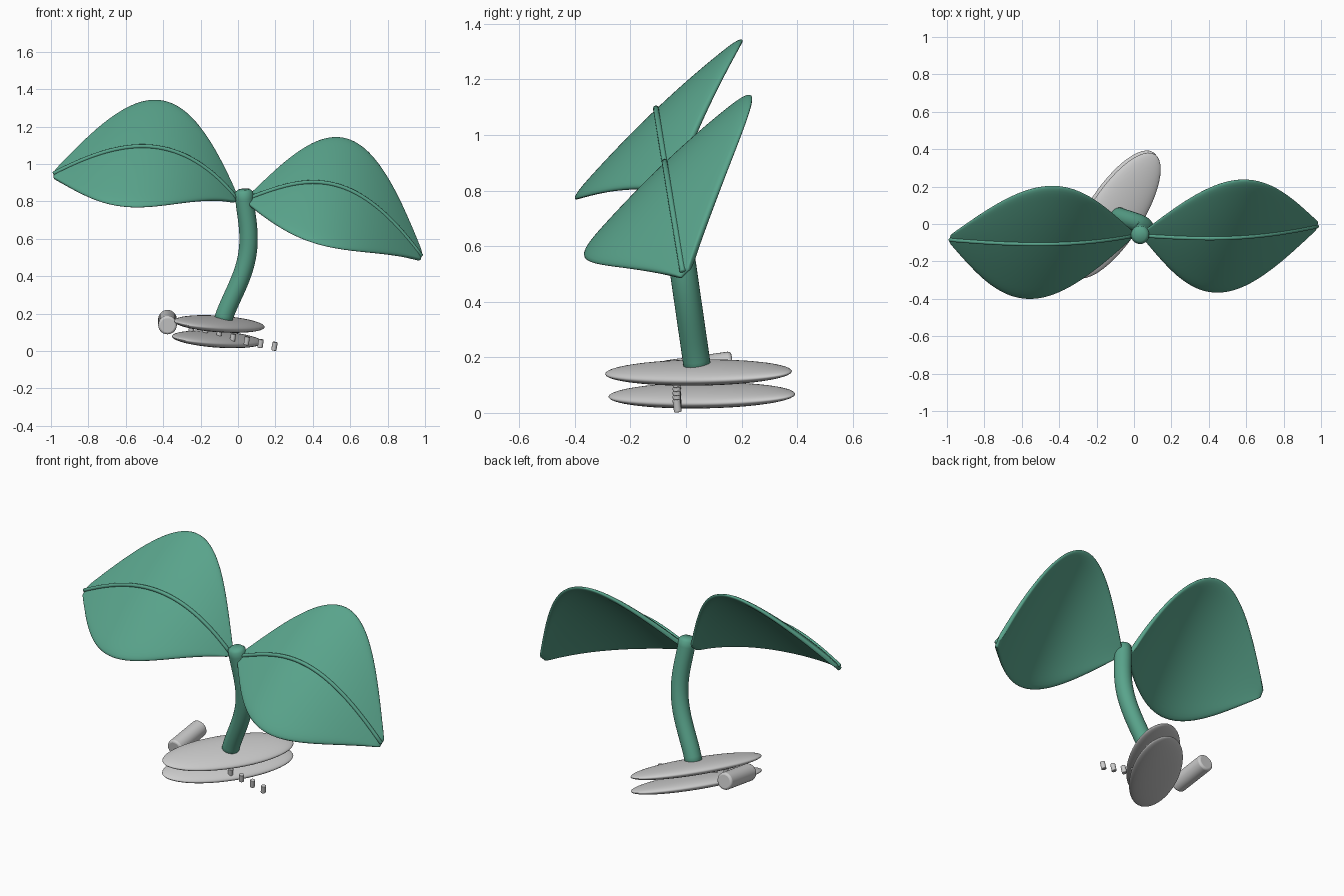
import bpy, math
from mathutils import Vector, Matrix

if "Cube" in bpy.data.objects:
    bpy.data.objects.remove(bpy.data.objects["Cube"])


def material(name, rgb):
    m = bpy.data.materials.new(name)
    m.diffuse_color = (*rgb, 1)
    m.use_nodes = True
    m.node_tree.nodes["Principled BSDF"].inputs["Base Color"].default_value = m.diffuse_color
    return m


green = material("leaf_green", (0.10, 0.37, 0.26))


def smooth(ob, angle=50):
    bpy.ops.object.select_all(action='DESELECT')
    ob.select_set(True)
    bpy.context.view_layer.objects.active = ob
    bpy.ops.object.shade_smooth_by_angle(angle=math.radians(angle))


def lagrange(values, t):
    # smooth curve through evenly spaced values
    n, total = len(values), 0
    for i, v in enumerate(values):
        for j in range(n):
            if j != i:
                v *= (t * (n - 1) - j) / (i - j)
        total += v
    return total


def mesh_object(name, verts, faces, mat):
    me = bpy.data.meshes.new(name)
    me.from_pydata(verts, [], faces)
    ob = bpy.data.objects.new(name, me)
    bpy.context.collection.objects.link(ob)
    me.materials.append(mat)
    return ob


def tube(name, path, radius, mat, sides=20):
    # round tube along a path, with domed ends
    pts = [Vector(p) for p in path]
    t0, t1 = (pts[0] - pts[1]).normalized(), (pts[-1] - pts[-2]).normalized()
    rings = [(pts[0] + t0 * radius * 0.3, radius * 0.65)]
    rings += [(p, radius) for p in pts]
    rings += [(pts[-1] + t1 * radius * 0.3, radius * 0.65)]
    verts, faces = [], []
    for i, (p, r) in enumerate(rings):
        d = (rings[min(i + 1, len(rings) - 1)][0] - rings[max(i - 1, 0)][0]).normalized()
        a = d.cross(Vector((0, 1, 0))).normalized()
        b = d.cross(a)
        for k in range(sides):
            g = 2 * math.pi * k / sides
            verts.append(p + a * r * math.cos(g) + b * r * math.sin(g))
    for i in range(len(rings) - 1):
        for k in range(sides):
            m = (k + 1) % sides
            faces.append((i * sides + k, i * sides + m, (i + 1) * sides + m, (i + 1) * sides + k))
    faces += [tuple(range(sides))[::-1], tuple(range(len(verts) - sides, len(verts)))]
    smooth(mesh_object(name, verts, faces, mat))


def leaf(side, x0, x1, heights):
    # arched blade: midrib curve swept sideways with a sine width
    def rib(t):
        z = lagrange(heights, t)
        return Vector((x0 + (x1 - x0) * t, 0.08 - 0.164 * z, z))
    nt, ns = 28, 8
    verts, faces = [], []
    for i in range(nt + 1):
        t = i / nt
        f = 0.05 + 0.95 * math.sin(math.pi * t)
        for j in range(ns + 1):
            s = 2 * j / ns - 1
            verts.append(rib(t) + Vector((0.06 * s, 0.305 * s, 0.29 * s - 0.03 * s * s)) * f)
    w = ns + 1
    for i in range(nt):
        for j in range(ns):
            faces.append((i * w + j, (i + 1) * w + j, (i + 1) * w + j + 1, i * w + j + 1))
    ob = mesh_object(side + "_leaf", verts, faces, green)
    sol = ob.modifiers.new("thickness", 'SOLIDIFY')
    sol.thickness, sol.offset = 0.026, 0
    sub = ob.modifiers.new("round", 'SUBSURF')
    sub.levels = sub.render_levels = 2
    smooth(ob, 180)
    # raised midrib on the upper surface
    lift = Vector((0, -0.010, 0.010))
    tube(side + "_leaf_midrib", [rib(i / 32) + lift for i in range(33)], 0.011, green, 10)


leaf("left", -0.01, -0.985, (0.81, 1.02, 1.085, 1.045, 0.94))
leaf("right", 0.05, 0.98, (0.805, 0.88, 0.88, 0.755, 0.50))

# curved stem
sx = (-0.082, -0.01, 0.048, 0.052, 0.032)
zs = [0.16 + 0.69 * i / 20 for i in range(21)]
tube("stem", [(lagrange(sx, i / 20), 0.04 - 0.145 * (z - 0.17), z) for i, z in enumerate(zs)],
     0.049, green, 28)

# two flattened oval shells, leaning together
normal = Vector((0.19, -0.117, 1)).normalized()
angle = math.radians(57)
long_axis = Vector((math.cos(angle), math.sin(angle), 0))
long_axis = (long_axis - normal * long_axis.dot(normal)).normalized()
frame = Matrix((long_axis, normal.cross(long_axis), normal)).transposed().to_4x4()
for name, centre in (("upper_shell", (-0.10, 0.045, 0.145)), ("lower_shell", (-0.11, 0.057, 0.063))):
    bpy.ops.mesh.primitive_uv_sphere_add(segments=48, ring_count=24, radius=1)
    ob = bpy.context.object
    ob.name = name
    ob.matrix_world = Matrix.Translation(centre) @ frame @ Matrix.Diagonal((0.39, 0.145, 0.036, 1))
    smooth(ob, 180)


def cylinder(name, centre, axis, radius, depth, bevel):
    bpy.ops.mesh.primitive_cylinder_add(vertices=28, radius=radius, depth=depth, location=centre,
                                        rotation=Vector(axis).to_track_quat('Z', 'Y').to_euler())
    ob = bpy.context.object
    ob.name = name
    b = ob.modifiers.new("soft_edge", 'BEVEL')
    b.width, b.segments, b.limit_method = bevel, 3, 'ANGLE'
    smooth(ob)


# side roll and the row of small pegs between the shells
cylinder("side_roll", (-0.377, 0.045, 0.155), (0, 1, 0.14), 0.05, 0.25, 0.012)
for i in range(7):
    cylinder("peg_%d" % (i + 1), (0.195 - 0.0742 * i, -0.032, 0.026 + 0.0145 * i),
             (0.15, -0.13, 1), 0.014, 0.046, 0.003)
